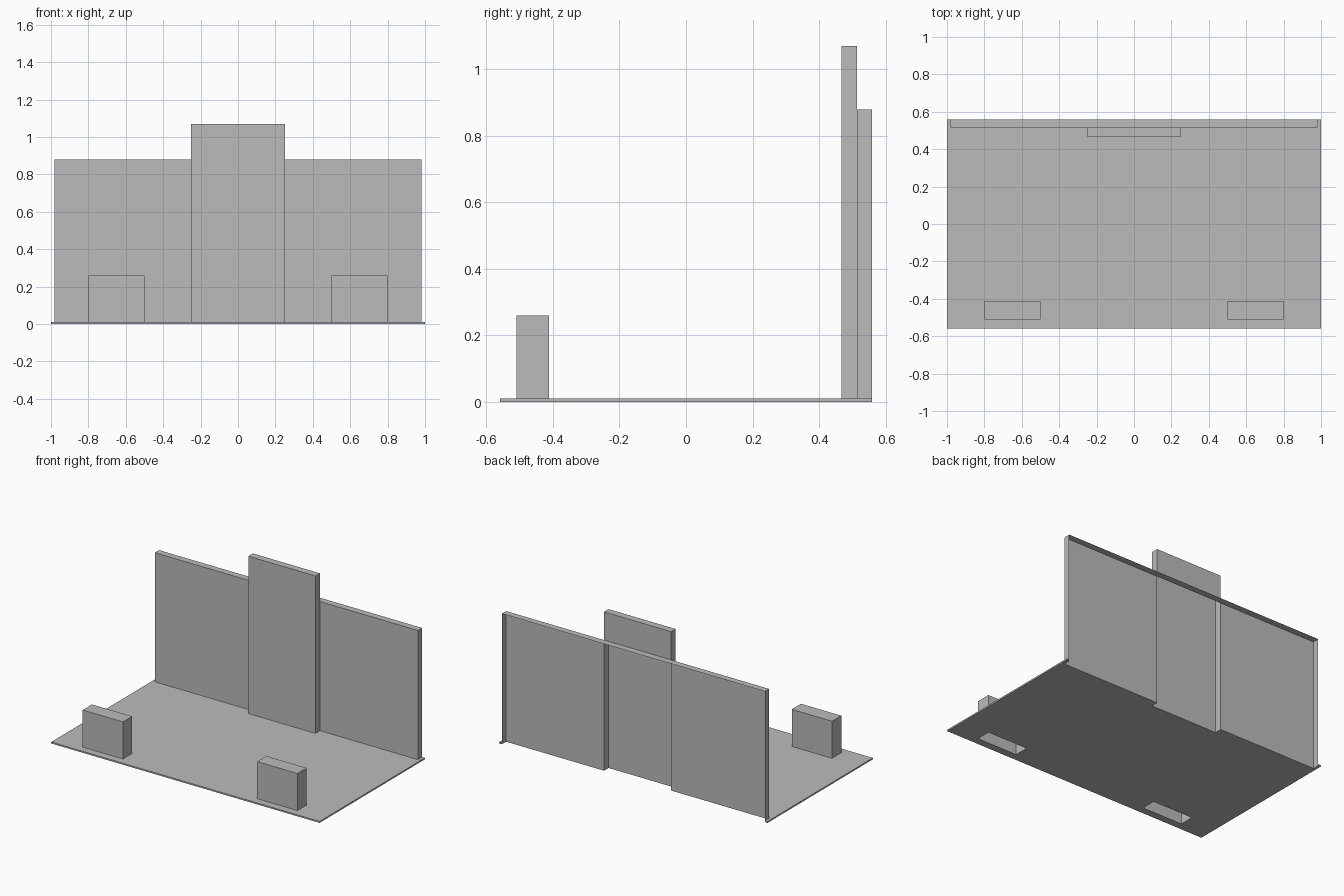
import bpy
import bmesh

cube = bpy.data.objects.get("Cube")
if cube:
    bpy.data.objects.remove(cube, do_unlink=True)

grey = bpy.data.materials.new("plain_grey")
grey.use_nodes = True
grey.diffuse_color = (0.5, 0.5, 0.5, 1)
grey.node_tree.nodes["Principled BSDF"].inputs["Base Color"].default_value = (0.5, 0.5, 0.5, 1)

# Shared dimensions
FLOOR_TOP = 0.01
BACK, WALL_FRONT, PANEL_FRONT = 0.56, 0.515, 0.467
WALL_X, PANEL_X = 0.98, 0.25
WALL_TOP, PANEL_TOP = 0.88, 1.07
BLOCK_X, BLOCK_Y = (0.5, 0.8), (-0.51, -0.412)
BLOCK_TOP = 0.26


def finish(name, bm):
    bmesh.ops.remove_doubles(bm, verts=bm.verts, dist=0.0001)
    bmesh.ops.recalc_face_normals(bm, faces=bm.faces)
    mesh = bpy.data.meshes.new(name)
    bm.to_mesh(mesh)
    bm.free()
    mesh.materials.append(grey)
    obj = bpy.data.objects.new(name, mesh)
    bpy.context.collection.objects.link(obj)
    return obj


def add_rect(bm, x0, x1, y0, y1, z):
    corners = ((x0, y0), (x1, y0), (x1, y1), (x0, y1))
    return bm.faces.new([bm.verts.new((x, y, z)) for x, y in corners])


def add_strip(bm, path, z0, z1):
    """Stand an upright sheet on a plan path."""
    for (ax, ay), (bx, by) in zip(path, path[1:]):
        bm.faces.new([bm.verts.new(p) for p in
                      ((ax, ay, z0), (bx, by, z0), (bx, by, z1), (ax, ay, z1))])


def open_box(bm, x0, x1, y0, y1, z0, z1):
    """Box with no underside."""
    ring = [(x0, y0), (x1, y0), (x1, y1), (x0, y1), (x0, y0)]
    add_strip(bm, ring, z0, z1)
    add_rect(bm, x0, x1, y0, y1, z1)


def is_floor(x, y):
    under_block = BLOCK_X[0] < abs(x) < BLOCK_X[1] and BLOCK_Y[0] < y < BLOCK_Y[1]
    under_wall = abs(x) < WALL_X and y > WALL_FRONT
    under_panel = abs(x) < PANEL_X and y > PANEL_FRONT
    return not (under_block or under_wall or under_panel)


# Floor slab, cut away beneath the hollow blocks and wall
half = [PANEL_X, *BLOCK_X, WALL_X, 1]
xs = sorted([-x for x in half] + half)
ys = [-BACK, *BLOCK_Y, PANEL_FRONT, WALL_FRONT, BACK]
bm = bmesh.new()
for x0, x1 in zip(xs, xs[1:]):
    for y0, y1 in zip(ys, ys[1:]):
        if is_floor((x0 + x1) / 2, (y0 + y1) / 2):
            add_rect(bm, x0, x1, y0, y1, 0)
bmesh.ops.remove_doubles(bm, verts=bm.verts, dist=0.0001)
raised = bmesh.ops.extrude_face_region(bm, geom=bm.faces[:], use_keep_orig=True)["geom"]
bmesh.ops.translate(bm, vec=(0, 0, FLOOR_TOP),
                    verts=[v for v in raised if isinstance(v, bmesh.types.BMVert)])
bmesh.ops.dissolve_limit(bm, angle_limit=0.01, verts=bm.verts, edges=bm.edges)
finish("floor", bm)

# Hollow back wall, open at the rear, stepping forward around the centre panel
side = [(WALL_X, BACK), (WALL_X, WALL_FRONT), (PANEL_X, WALL_FRONT), (PANEL_X, PANEL_FRONT)]
plan = [(-x, y) for x, y in side] + side[::-1]
bm = bmesh.new()
add_strip(bm, plan, FLOOR_TOP, WALL_TOP)
add_rect(bm, -WALL_X, WALL_X, WALL_FRONT, BACK, WALL_TOP)
finish("back_wall", bm)

# Part of the centre panel that rises above the wall
bm = bmesh.new()
open_box(bm, -PANEL_X, PANEL_X, PANEL_FRONT, WALL_FRONT, WALL_TOP, PANEL_TOP)
finish("centre_panel_top", bm)

# Pair of hollow front blocks
for name, s in (("left_block", 1), ("right_block", -1)):
    x0, x1 = sorted(s * x for x in BLOCK_X)
    bm = bmesh.new()
    open_box(bm, x0, x1, *BLOCK_Y, FLOOR_TOP, BLOCK_TOP)
    finish(name, bm)
